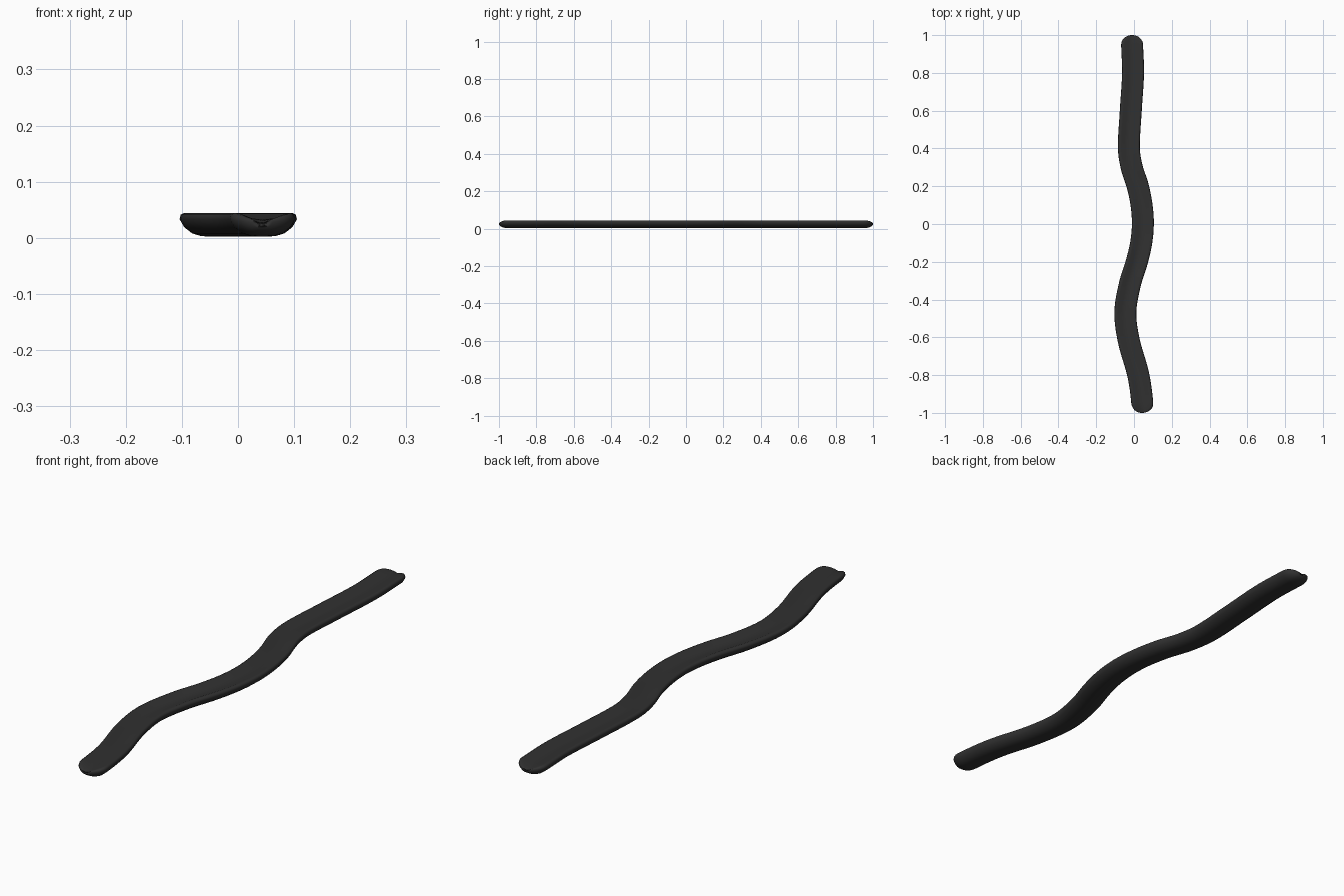
import bpy, bmesh, math
from mathutils import Vector

if "Cube" in bpy.data.objects:
    bpy.data.objects.remove(bpy.data.objects["Cube"])

# Centreline (y, x) of the winding strip
path = [(-1.0, .042), (-.95, .044), (-.8, .023), (-.62, -.027), (-.47, -.046),
        (-.32, -.022), (-.2, .015), (-.1, .038), (0, .047), (.1, .04), (.2, .02),
        (.3, -.012), (.4, -.027), (.6, -.017), (.8, -.005), (.95, -.01), (1.0, -.01)]

# Half cross-section: rounded belly, soft rim, shallow trough on top
half = [(.0, .003), (.02, .004), (.036, .009), (.05, .02), (.058, .034),
        (.056, .042), (.05, .0455), (.04, .044), (.02, .036)]
section = half + [(.0, .033)] + [(-x, z) for x, z in half[:0:-1]]


def centre_x(y):
    """Smooth cubic interpolation through the path points."""
    def slope(i):
        a, b = path[max(i - 1, 0)], path[min(i + 1, len(path) - 1)]
        return (b[1] - a[1]) / (b[0] - a[0])
    i = next((k for k in range(len(path) - 2) if y <= path[k + 1][0]), len(path) - 2)
    (y0, x0), (y1, x1) = path[i], path[i + 1]
    h = y1 - y0
    t = (y - y0) / h
    return ((2*t**3 - 3*t*t + 1) * x0 + (t**3 - 2*t*t + t) * h * slope(i)
            + (3*t*t - 2*t**3) * x1 + (t**3 - t*t) * h * slope(i + 1))


# Stations along the length, closer together at the rounded ends
CAP = .055
cap = [1 - CAP + CAP * math.sin(math.radians(a)) for a in range(0, 90, 12)] + [.9995]
N = 72
ys = [-v for v in reversed(cap)]
ys += [(-1 + 2 * i / N) * (1 - CAP) for i in range(1, N)] + cap

bm = bmesh.new()
rings = []
for y in ys:
    d = max(0, (abs(y) - (1 - CAP)) / CAP)
    sw = max(.15, (1 - d**2.3) ** .5)
    sz = max(.12, (1 - d**2.2) ** .5)
    m = (centre_x(min(y + .01, 1)) - centre_x(max(y - .01, -1))) / .02
    m *= 1 - d
    side = Vector((1, -m, 0)).normalized()
    c = Vector((centre_x(y), y, 0))
    rings.append([bm.verts.new(c + side * u * sw + Vector((0, 0, .026 + (z - .026) * sz)))
                  for u, z in section])
n = len(section)
for a, b in zip(rings, rings[1:]):
    for i in range(n):
        bm.faces.new((a[i], a[(i + 1) % n], b[(i + 1) % n], b[i]))
bm.faces.new(rings[0])
bm.faces.new(rings[-1])
bmesh.ops.translate(bm, verts=bm.verts, vec=(0, 0, -.003 + .002))
bmesh.ops.recalc_face_normals(bm, faces=bm.faces)
for f in bm.faces:
    f.smooth = True

mesh = bpy.data.meshes.new("winding_strip")
bm.to_mesh(mesh)
bm.free()
strip = bpy.data.objects.new("winding_strip", mesh)
bpy.context.collection.objects.link(strip)

# Dark finish
mat = bpy.data.materials.new("dark_rubber")
mat.diffuse_color = (.03, .03, .03, 1)
mat.use_nodes = True
mat.node_tree.nodes["Principled BSDF"].inputs["Base Color"].default_value = mat.diffuse_color
mesh.materials.append(mat)
